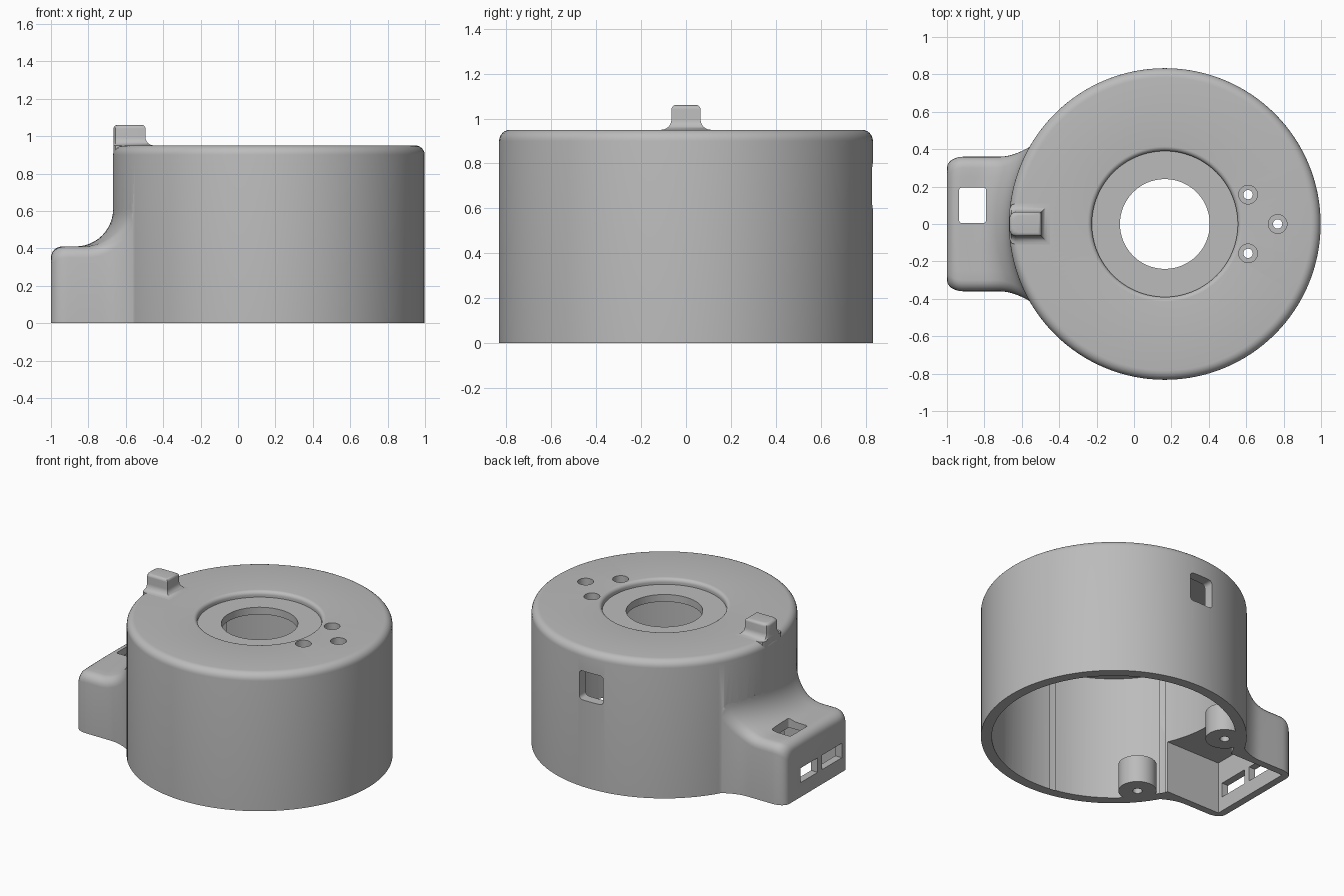
import bpy, bmesh, math
from mathutils import Vector, Matrix

cube = bpy.data.objects.get("Cube")
if cube:
    bpy.data.objects.remove(cube, do_unlink=True)

CX, R, INNER, TOP = 0.165, 0.833, 0.765, 0.95
BOX_TOP, BOX_HALF, FILLET, ROUND = 0.41, 0.36, 0.2, 0.06

grey = bpy.data.materials.new("plain grey")
grey.use_nodes = True
colour = (0.5, 0.5, 0.5, 1)
grey.diffuse_color = colour
grey.node_tree.nodes["Principled BSDF"].inputs["Base Color"].default_value = colour


def make_object(name, bm):
    bmesh.ops.recalc_face_normals(bm, faces=bm.faces)
    mesh = bpy.data.meshes.new(name)
    bm.to_mesh(mesh)
    bm.free()
    mesh.materials.append(grey)
    obj = bpy.data.objects.new(name, mesh)
    bpy.context.collection.objects.link(obj)
    return obj


def loft(name, rings, wrap=False):
    """Skin closed rings of points, either capped or joined end to end."""
    bm = bmesh.new()
    rows = [[bm.verts.new(p) for p in ring] for ring in rings]
    n = len(rows[0])
    pairs = list(zip(rows, rows[1:])) + ([(rows[-1], rows[0])] if wrap else [])
    for a, b in pairs:
        for i in range(n):
            j = (i + 1) % n
            bm.faces.new((a[i], a[j], b[j], b[i]))
    if not wrap:
        bm.faces.new(rows[0])
        bm.faces.new(rows[-1])
    return make_object(name, bm)


def lathe(name, profile, x, y, steps):
    rings = []
    for k in range(steps):
        a = math.tau * k / steps
        rings.append([(x + r * math.cos(a), y + r * math.sin(a), z) for r, z in profile])
    return loft(name, rings, wrap=True)


def arc(cx, cz, r, start, end, n=6):
    angles = [math.radians(start + (end - start) * i / n) for i in range(n + 1)]
    return [(cx + r * math.cos(a), cz + r * math.sin(a)) for a in angles]


def cylinder(name, x, y, r, z0, z1, steps=32):
    bm = bmesh.new()
    bmesh.ops.create_cone(bm, cap_ends=True, segments=steps, radius1=r, radius2=r,
                          depth=z1 - z0, matrix=Matrix.Translation((x, y, (z0 + z1) / 2)))
    return make_object(name, bm)


def block(name, lo, hi, axis=2, corner=0.0):
    """Box with the four edges along one axis rounded."""
    lo, hi = Vector(lo), Vector(hi)
    bm = bmesh.new()
    bmesh.ops.create_cube(bm, size=1)
    for v in bm.verts:
        v.co = (lo + hi) / 2 + v.co * (hi - lo)
    if corner:
        edges = [e for e in bm.edges
                 if abs((e.verts[0].co - e.verts[1].co)[axis]) > 0.001]
        bmesh.ops.bevel(bm, geom=edges, offset=corner, segments=4, profile=0.5,
                        affect='EDGES')
    return make_object(name, bm)


def combine(target, tool, operation):
    tool.hide_render = True
    mod = target.modifiers.new(operation.lower(), 'BOOLEAN')
    mod.operation, mod.solver, mod.object = operation, 'EXACT', tool
    bpy.context.view_layer.objects.active = target
    bpy.ops.object.modifier_apply(modifier=mod.name)
    bpy.data.objects.remove(tool, do_unlink=True)


# Round housing with a soft top edge and a recessed seat around the central hole
profile = [(0.24, 0), (R, 0)]
profile += arc(R - 0.05, TOP - 0.05, 0.05, 0, 90)
profile += arc(0.415, TOP - 0.025, 0.025, 90, 180)
profile += [(0.39, 0.91), (0.24, 0.91)]
housing = lathe("housing", profile, CX, 0, 128)


# Connector box that sweeps up into the round wall
def box_height(x, y):
    d = math.hypot(x - CX, y) - R
    t = FILLET - min(max(d, 0), FILLET)
    return BOX_TOP + FILLET - math.sqrt(max(FILLET ** 2 - t ** 2, 0))


def box_ring(xs):
    dx = xs + 1
    d = CX - xs
    blend = min(dx / 0.13, 1)

    def bend(y):
        return xs + blend * (d - math.sqrt(d * d - y * y))

    t = max(ROUND - dx, 0)
    shrink = ROUND - math.sqrt(max(ROUND ** 2 - t ** 2, 0))
    flare = min(max(bend(BOX_HALF) + 0.72, 0), 0.18)
    w = BOX_HALF - shrink + FILLET - math.sqrt(FILLET ** 2 - flare ** 2)
    half = [(w, None)]
    for i in range(6):
        a = math.radians(18 * i)
        half.append((w - ROUND * (1 - math.cos(a)), ROUND * (1 - math.sin(a))))
    half += [((w - ROUND) * k / 6, 0) for k in range(5, 0, -1)]
    section = [(-y, s) for y, s in half] + [(0, 0)] + half[::-1]
    ring = []
    for y, drop in section:
        x = bend(y)
        z = 0 if drop is None else box_height(x, y) - shrink - drop
        ring.append((x, y, z))
    return ring


stations = [-1 + ROUND * (1 - math.cos(math.radians(15 * i))) for i in range(7)]
stations += [-0.9]
stations += [CX - R - FILLET * (1 - math.sin(math.radians(7.5 * i))) for i in range(13)]
stations += [-0.63]
combine(housing, loft("connector_box", [box_ring(x) for x in stations]), 'UNION')

# Hollow interior, open underneath
combine(housing, cylinder("cavity", CX, 0, INNER, -0.1, 0.86, 128), 'DIFFERENCE')
combine(housing, block("box_cavity", (-0.95, -0.31, -0.1), (-0.3, 0.31, 0.36)), 'DIFFERENCE')

# Side window, box window and the two end slots
openings = [
    ((0.055, 0.6, 0.6), (0.235, 1, 0.8), 1, 0.025),
    ((-0.935, 0.005, 0.3), (-0.79, 0.195, 0.6), 2, 0.015),
    ((-1.1, -0.01, 0.1), (-0.9, 0.18, 0.2), 0, 0),
    ((-1.1, -0.275, 0.1), (-0.9, -0.055, 0.2), 0, 0),
]
for lo, hi, axis, corner in openings:
    combine(housing, block("opening", lo, hi, axis, corner), 'DIFFERENCE')

# Counterbored screw holes in the top
for x, y in ((0.61, 0.157), (0.61, -0.157), (0.768, 0)):
    combine(housing, cylinder("screw_hole", x, y, 0.025, 0.8, 1), 'DIFFERENCE')
    combine(housing, cylinder("counterbore", x, y, 0.05, 0.9, 1), 'DIFFERENCE')

# Pointer tab on the rim, flared at its base and rounded at its top
levels = [(0.9, 0.045)]
levels += [(z, 0.045 - g) for g, z in arc(0, 0.995, 0.045, -90, 0)]
levels += [(z, i - 0.02) for i, z in arc(0, 1.04, 0.02, 0, 90)]
rings = []
for z, g in levels:
    back, w, right = -0.665 - min(g, 0), 0.065 + g, -0.495 + g
    outline = [(back, w - 0.03), (back + 0.009, w - 0.009), (back + 0.03, w), (right, w)]
    outline += [(x, -y) for x, y in outline[::-1]]
    rings.append([(x, y, z) for x, y in outline])
tab = loft("pointer_tab", rings)

# Screw bosses inside, beside the connector box
bosses = [lathe(side + "_screw_boss", [(0.03, 0), (0.12, 0), (0.12, 0.19), (0.03, 0.19)],
                -0.385, y, 32) for side, y in (("left", -0.425), ("right", 0.425))]

# Smooth curved faces and keep crisp edges
bpy.ops.object.select_all(action='DESELECT')
for obj in [housing, tab] + bosses:
    obj.select_set(True)
    bpy.context.view_layer.objects.active = obj
bpy.ops.object.shade_smooth_by_angle(angle=math.radians(32))
